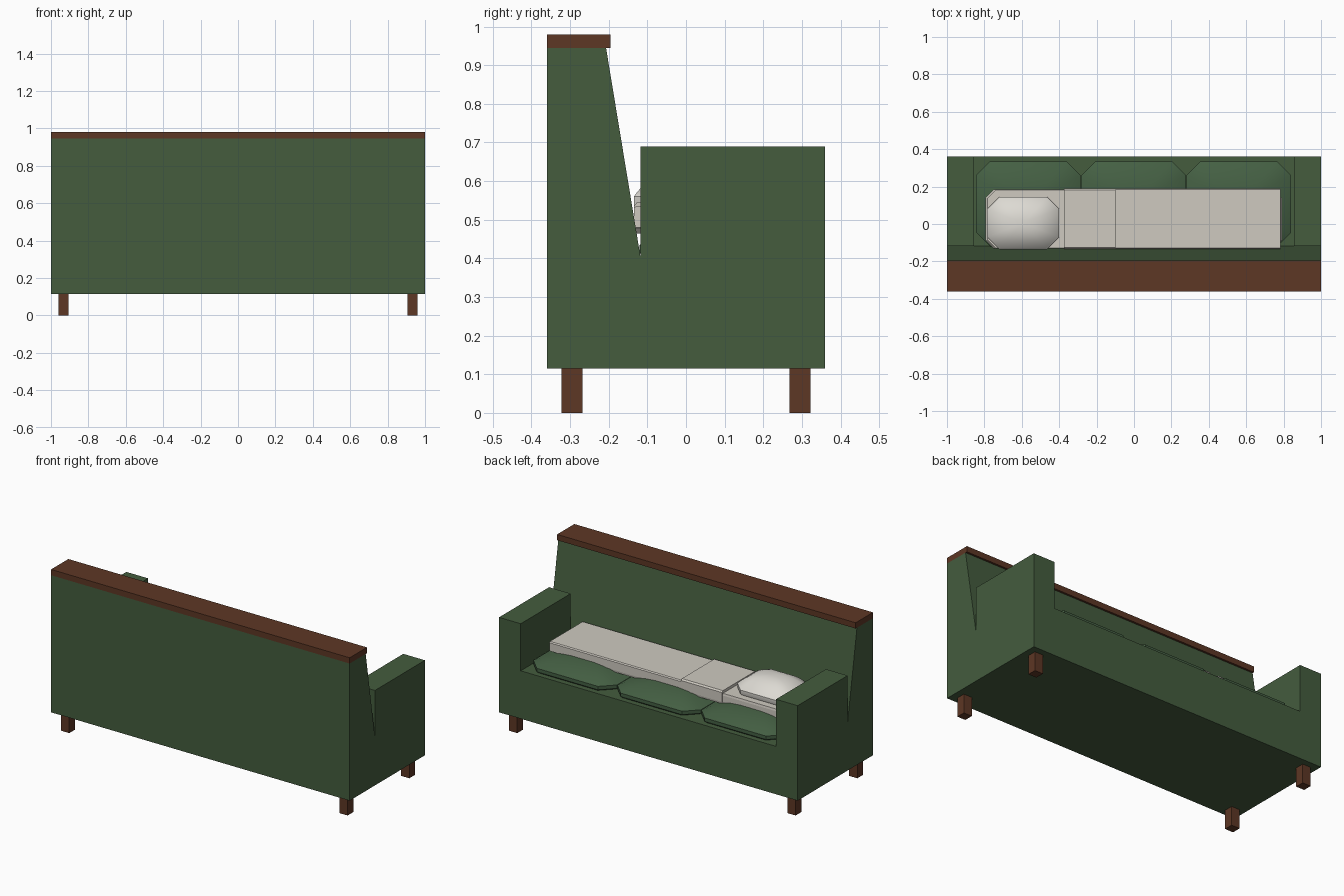
import bpy, bmesh

if "Cube" in bpy.data.objects:
    bpy.data.objects.remove(bpy.data.objects["Cube"])


def mat(name, rgb):
    m = bpy.data.materials.new(name)
    m.diffuse_color = (*rgb, 1)
    m.use_nodes = True
    m.node_tree.nodes["Principled BSDF"].inputs["Base Color"].default_value = m.diffuse_color
    return m


GREEN = mat("green fabric", (0.058, 0.107, 0.048))
CUSHION = mat("cushion green", (0.058, 0.115, 0.056))
WOOD = mat("brown wood", (0.11, 0.038, 0.018))
LINEN = mat("pale linen", (0.62, 0.59, 0.53))
WHITE = mat("pillow white", (0.72, 0.70, 0.65))


def finish(name, bm, material, smooth=None):
    bmesh.ops.recalc_face_normals(bm, faces=bm.faces[:])
    me = bpy.data.meshes.new(name)
    bm.to_mesh(me)
    bm.free()
    me.materials.append(material)
    ob = bpy.data.objects.new(name, me)
    bpy.context.collection.objects.link(ob)
    if smooth:
        bpy.ops.object.select_all(action='DESELECT')
        ob.select_set(True)
        bpy.context.view_layer.objects.active = ob
        bpy.ops.object.shade_smooth_by_angle(angle=smooth)
    return ob


def loft(name, rings, material, smooth=None):
    """Skin a stack of equal-length point rings and cap both ends."""
    bm = bmesh.new()
    rows = [[bm.verts.new(p) for p in r] for r in rings]
    n = len(rows[0])
    for a, b in zip(rows, rows[1:]):
        for i in range(n):
            j = (i + 1) % n
            bm.faces.new((a[i], a[j], b[j], b[i]))
    bm.faces.new(rows[0])
    bm.faces.new(rows[-1])
    return finish(name, bm, material, smooth)


def box(name, x, y, z, material):
    rings = [[(x[0], y[0], h), (x[1], y[0], h), (x[1], y[1], h), (x[0], y[1], h)] for h in z]
    return loft(name, rings, material)


def extrude_x(name, profile, x0, x1, material):
    return loft(name, [[(x, y, z) for y, z in profile] for x in (x0, x1)], material)


def octagon(x, y, c, s, z):
    """Rectangle with cut corners, scaled by s about its centre."""
    cx, cy = sum(x) / 2, sum(y) / 2
    a, b = (x[1] - x[0]) / 2, (y[1] - y[0]) / 2
    pts = [(a, -b + c), (a, b - c), (a - c, b), (-a + c, b),
           (-a, b - c), (-a, -b + c), (-a + c, -b), (a - c, -b)]
    return [(cx + s * p, cy + s * q, z) for p, q in pts]


def puffed(name, x, y, c, z0, z1, z2, material):
    """Upright octagonal edge from z0 to z1 with a soft dome up to z2."""
    rings = [octagon(x, y, c, 0.96, z0), octagon(x, y, c, 1, z0 + 0.3 * (z1 - z0))]
    for s in (1, 0.95, 0.88, 0.78, 0.65, 0.5, 0.33, 0.15):
        rings.append(octagon(x, y, c, s, z1 + (z2 - z1) * (1 - s ** 2.6)))
    return loft(name, rings, material, 0.6)


# sofa body
box("seat_base", (-0.855, 0.855), (-0.2, 0.36), (0.115, 0.405), GREEN)
extrude_x("backrest", [(-0.36, 0.115), (-0.118, 0.115), (-0.118, 0.405),
                       (-0.207, 0.945), (-0.36, 0.945)], -1, 1, GREEN)
box("top_rail", (-1, 1), (-0.36, -0.195), (0.945, 0.98), WOOD)
for side, s in (("left", -1), ("right", 1)):
    box(side + "_arm", sorted((s * 0.855, s)), (-0.118, 0.36), (0.115, 0.69), GREEN)
    for end, t in (("front", -1), ("rear", 1)):
        box(f"{side}_{end}_leg", sorted((s * 0.905, s * 0.96)),
            sorted((t * 0.268, t * 0.322)), (0, 0.115), WOOD)

# three seat cushions
for i in range(3):
    cx = -0.565 + 0.5625 * i
    puffed(f"seat_cushion_{i + 1}", (cx - 0.28, cx + 0.28), (-0.12, 0.335), 0.075,
           0.405, 0.435, 0.495, CUSHION)

# bedding: mattress pad, blanket, folded edge, pillow
X, Y = (-0.795, 0.79), (-0.132, 0.185)
loft("mattress_pad", [octagon(X, Y, 0.045, s, z) for s, z in
                      ((0.985, 0.465), (1, 0.478), (1, 0.518), (0.985, 0.53))], LINEN)
extrude_x("blanket", [(-0.134, 0.48), (0.19, 0.48), (0.19, 0.53),
                      (0.184, 0.536), (-0.128, 0.536), (-0.134, 0.53)], -0.1, 0.782, LINEN)
extrude_x("blanket_fold", [(-0.134, 0.48), (0.19, 0.48), (0.19, 0.537),
                           (0.182, 0.546), (-0.126, 0.546), (-0.134, 0.537)], -0.375, -0.1, LINEN)
puffed("pillow", (-0.785, -0.4), (-0.135, 0.145), 0.065, 0.528, 0.56, 0.635, WHITE)
